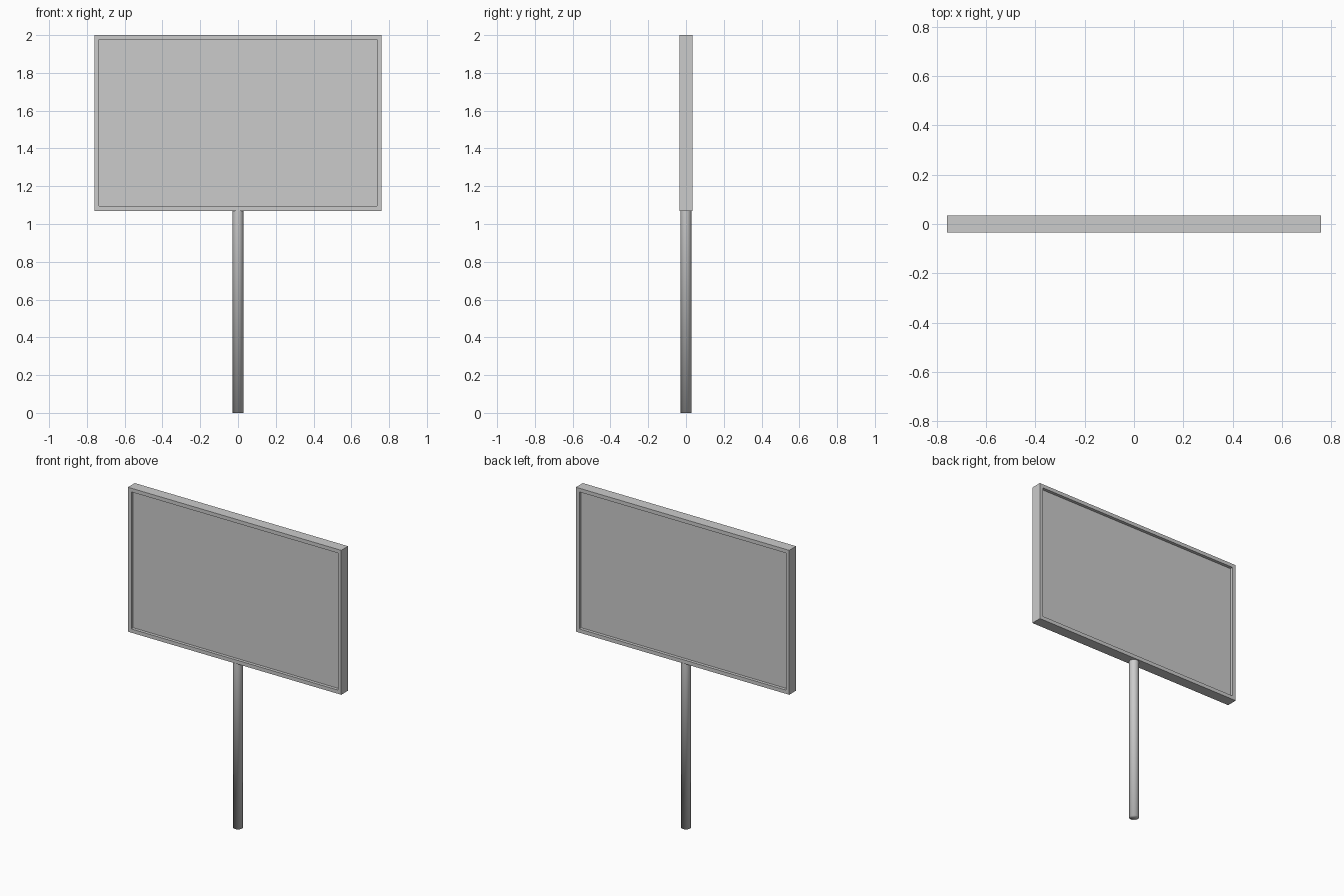
import bpy
import bmesh
from mathutils import Matrix, Vector

cube = bpy.data.objects.get("Cube")
if cube:
    bpy.data.objects.remove(cube)

# One grey for the whole sign
GREY = (0.6, 0.6, 0.6, 1)
grey = bpy.data.materials.new("grey metal")
grey.use_nodes = True
grey.diffuse_color = GREY
grey.node_tree.nodes["Principled BSDF"].inputs["Base Color"].default_value = GREY

BOTTOM, TOP = 1.07, 2.0
HALF_WIDTH, DEPTH = 0.76, 0.07
RECESS = 0.02
POLE_RADIUS = 0.029


def finish(name, bm):
    mesh = bpy.data.meshes.new(name)
    bm.to_mesh(mesh)
    bm.free()
    mesh.materials.append(grey)
    obj = bpy.data.objects.new(name, mesh)
    bpy.context.collection.objects.link(obj)
    return obj


# Sign board: a box with a recessed panel on its front and back
bm = bmesh.new()
middle = Vector((0, 0, (BOTTOM + TOP) / 2))
size = Matrix.Diagonal((2 * HALF_WIDTH, DEPTH, TOP - BOTTOM, 1))
bmesh.ops.create_cube(bm, size=1, matrix=Matrix.Translation(middle) @ size)
bm.normal_update()
panels = [f for f in bm.faces if abs(f.normal.y) > 0.9]
bmesh.ops.inset_individual(bm, faces=panels, thickness=0.034)
bmesh.ops.inset_individual(bm, faces=panels, thickness=0)
for face in panels:
    inward = -face.normal * RECESS
    bmesh.ops.translate(bm, verts=face.verts[:], vec=inward)
finish("sign_board", bm)

# Pole: round tube closed at the foot, softly shaded all over
bm = bmesh.new()
bmesh.ops.create_cone(bm, cap_ends=True, segments=32, radius1=POLE_RADIUS,
                      radius2=POLE_RADIUS, depth=BOTTOM,
                      matrix=Matrix.Translation((0, 0, BOTTOM / 2)))
bm.normal_update()
bmesh.ops.delete(bm, geom=[f for f in bm.faces if f.normal.z > 0.9], context="FACES")
for face in bm.faces:
    face.smooth = True
finish("pole", bm)
